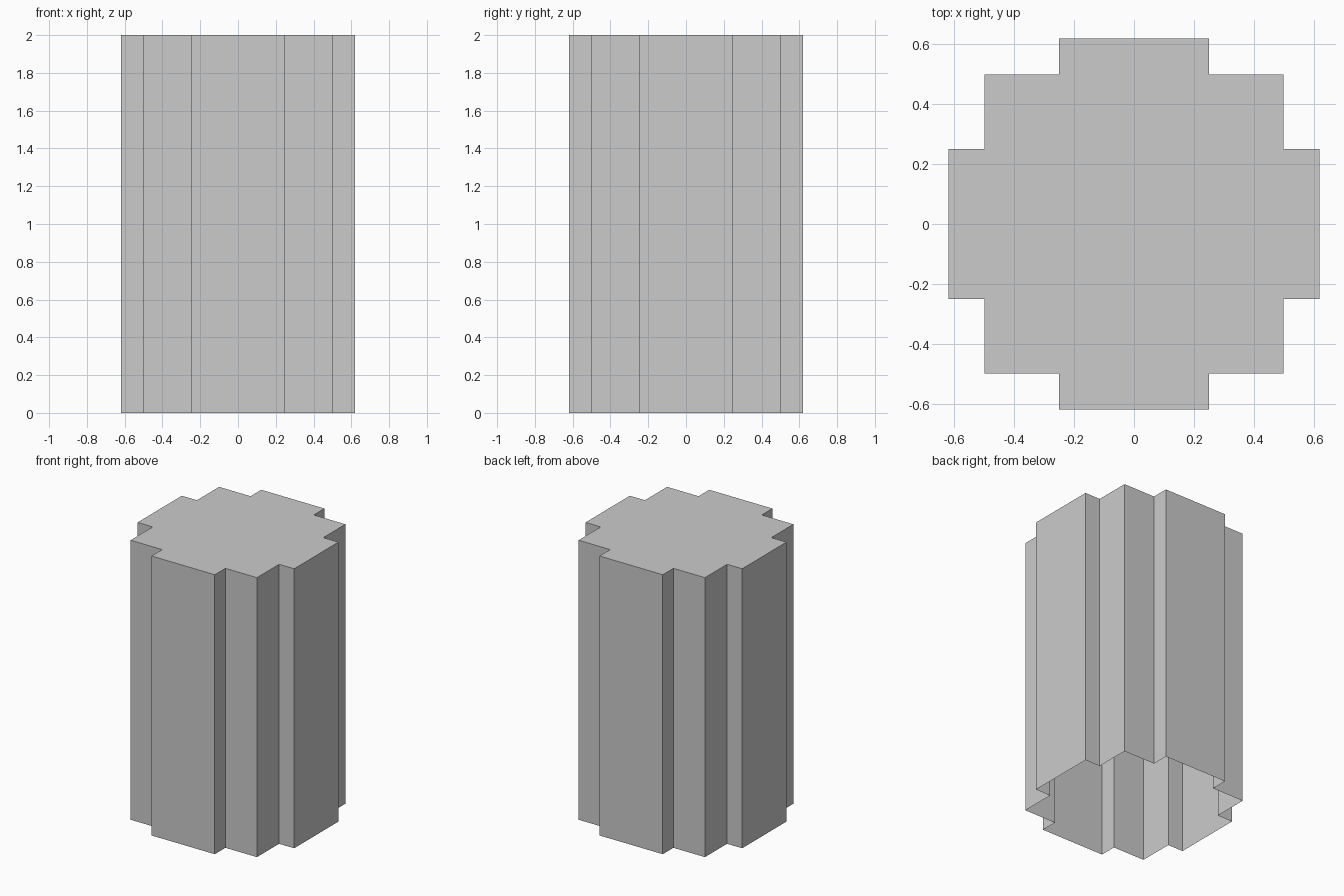
import bpy, bmesh

if "Cube" in bpy.data.objects:
    bpy.data.objects.remove(bpy.data.objects["Cube"])

HEIGHT = 2.0
# One quadrant of the stepped outline, counter-clockwise
corner = [(0.62, 0.25), (0.5, 0.25), (0.5, 0.5), (0.25, 0.5), (0.25, 0.62)]

# Repeat the quadrant by quarter turns
outline = []
for _ in range(4):
    outline += corner
    corner = [(-y, x) for x, y in corner]

bm = bmesh.new()
bottom = [bm.verts.new((x, y, 0)) for x, y in outline]
top = [bm.verts.new((x, y, HEIGHT)) for x, y in outline]

# Side walls, open at the bottom
n = len(outline)
for i in range(n):
    j = (i + 1) % n
    bm.faces.new((bottom[i], bottom[j], top[j], top[i]))

# Closed flat top
bm.faces.new(top)

mesh = bpy.data.meshes.new("stepped_column")
bm.to_mesh(mesh)
bm.free()
column = bpy.data.objects.new("stepped_column", mesh)
bpy.context.collection.objects.link(column)
